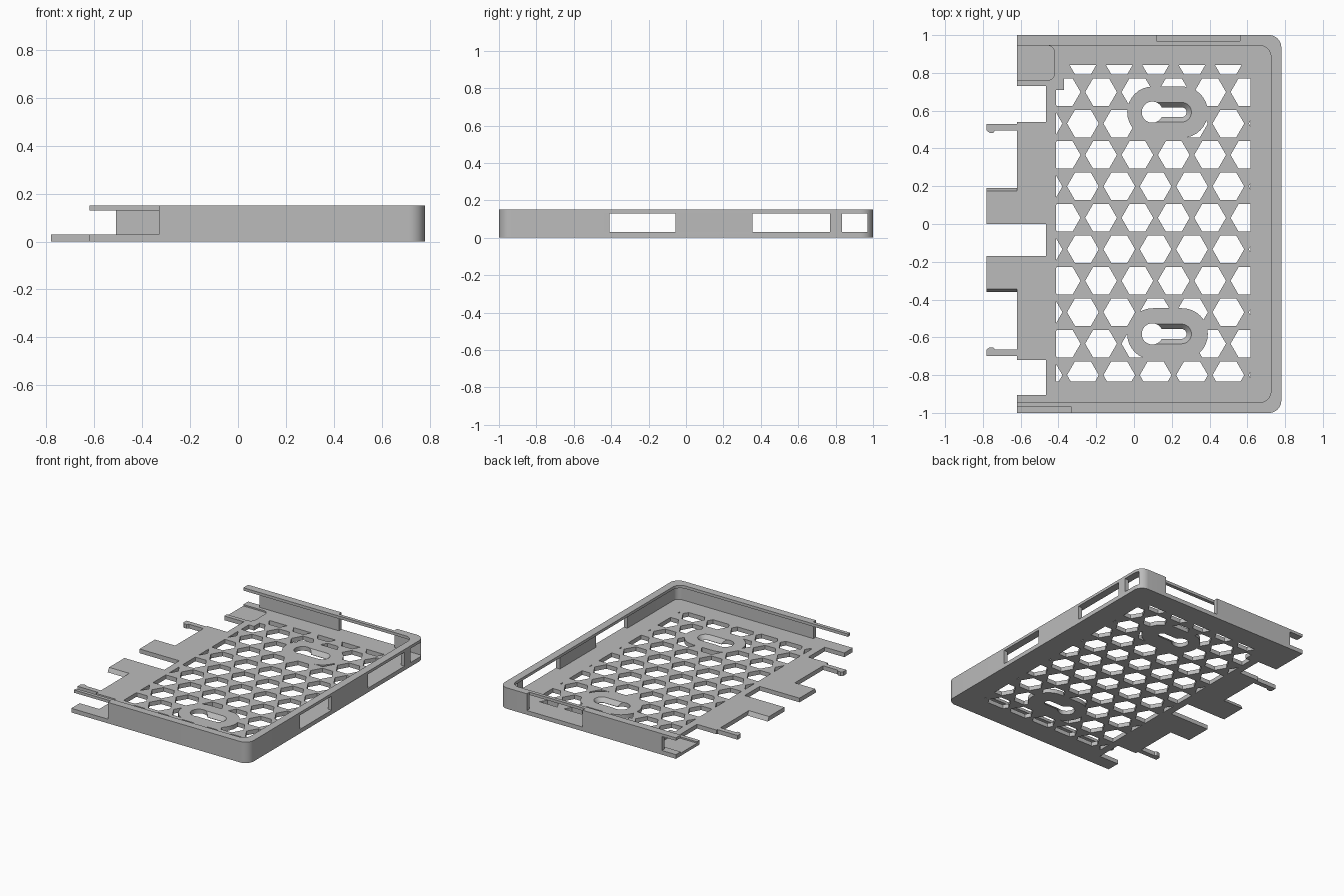
import bpy, bmesh
from math import pi, sin, cos, radians

cube = bpy.data.objects.get("Cube")
if cube:
    bpy.data.objects.remove(cube, do_unlink=True)

grey = bpy.data.materials.new("plain_grey")
grey.use_nodes = True
colour = (0.5, 0.5, 0.5, 1)
grey.diffuse_color = colour
grey.node_tree.nodes["Principled BSDF"].inputs["Base Color"].default_value = colour

FLOOR, LIP, TOP = 0.03, 0.13, 0.15


def arc(cx, cy, r, start, end, n=10):
    steps = [radians(start + (end - start) * i / n) for i in range(n + 1)]
    return [(cx + r * cos(a), cy + r * sin(a)) for a in steps]


def stadium(x0, x1, y, r):
    return arc(x1, y, r, -90, 90, 16) + arc(x0, y, r, 90, 270, 16)


def right_rounded(x0, x1, y, r):
    return [(x0, -y)] + arc(x1 - r, r - y, r, -90, 0) + arc(x1 - r, y - r, r, 0, 90) + [(x0, y)]


def rect(x0, x1, y0, y1):
    return [(x0, y0), (x1, y0), (x1, y1), (x0, y1)]


def prisms(name, loops, z0, z1, top_loops=None):
    """Closed prisms from counter-clockwise outlines, optionally tapered."""
    bm = bmesh.new()
    for low, high in zip(loops, top_loops or loops):
        a = [bm.verts.new((x, y, z0)) for x, y in low]
        b = [bm.verts.new((x, y, z1)) for x, y in high]
        bm.faces.new(a[::-1])
        bm.faces.new(b)
        for i in range(len(a)):
            j = (i + 1) % len(a)
            bm.faces.new((a[i], a[j], b[j], b[i]))
    bmesh.ops.recalc_face_normals(bm, faces=bm.faces)
    mesh = bpy.data.meshes.new(name)
    bm.to_mesh(mesh)
    bm.free()
    mesh.materials.append(grey)
    ob = bpy.data.objects.new(name, mesh)
    bpy.context.collection.objects.link(ob)
    return ob


def carve(ob, cutters, operation="DIFFERENCE"):
    """Apply booleans in turn and discard the cutters."""
    for c in cutters:
        m = ob.modifiers.new("carve", "BOOLEAN")
        m.operation, m.object, m.solver = operation, c, "EXACT"
    graph = bpy.context.evaluated_depsgraph_get()
    graph.update()
    mesh = bpy.data.meshes.new_from_object(ob.evaluated_get(graph))
    ob.modifiers.clear()
    ob.data = mesh
    for c in cutters:
        bpy.data.objects.remove(c, do_unlink=True)


# Tray block with rounded right corners and a notched left edge
LEFT, NOTCH = -0.62, -0.465
outline = right_rounded(LEFT, 0.78, 1.0, 0.065)
for hi, lo in ((0.73, 0.54), (0, -0.17), (-0.72, -0.905)):
    outline += [(LEFT, hi), (NOTCH, hi), (NOTCH, lo), (LEFT, lo)]
tray = prisms("tray", [outline], 0, TOP)

# Cavity under the rim lip, then the narrower rim opening
carve(tray, [
    prisms("cavity", [right_rounded(-1, 0.75, 0.97, 0.04)], FLOOR, LIP),
    prisms("rim_opening", [right_rounded(-1, 0.725, 0.945, 0.06)], LIP - 0.02, 0.2),
])

# Wall openings: right windows, back slots, front slot
carve(tray, [
    prisms("right_windows", [rect(0.7, 0.9, a, b) for a, b in
           ((-0.41, -0.055), (0.355, 0.77), (0.835, 0.97))], FLOOR, LIP),
    prisms("back_end_slot", [rect(-0.7, -0.51, 0.96, 1.1)], FLOOR, LIP),
    prisms("open_slots", [rect(0.12, 0.56, 0.97, 1.1),
           rect(-0.7, -0.33, -1.1, -0.97)], FLOOR, 0.2),
])

# Shallow corner recess
pocket = [(-0.7, 0.76)] + arc(-0.46, 0.8, 0.04, -90, 0) + arc(-0.46, 0.905, 0.04, 0, 90) + [(-0.7, 0.945)]
carve(tray, [prisms("corner_recess", [pocket], 0.02, 0.05)])

# Staggered hexagonal vents trimmed to a field and kept clear of the mounts
PITCH, ROW, R = 0.1925, 0.1665, 0.084
hexes = []
for r in range(11):
    y = 0.865 - r * ROW
    x0 = -0.463 if r % 2 == 0 else -0.367
    for c in range(7 if r % 2 == 0 else 6):
        hexes.append([(x0 + c * PITCH + R * cos(k * pi / 3), y + R * sin(k * pi / 3)) for k in range(6)])
vents = prisms("vents", hexes, -0.05, 0.06)
carve(vents, [prisms("vent_field", [rect(-0.412, 0.617, -0.835, 0.842)], -0.1, 0.1)], "INTERSECT")
MOUNTS = (0.592, -0.582)
carve(vents, [
    prisms("mount_pads", [stadium(0.1, 0.255, y, 0.136) for y in MOUNTS], -0.1, 0.1),
    prisms("corner_margin", [rect(-0.6, -0.37, 0.71, 1)], -0.1, 0.1),
])
carve(tray, [vents])

# Keyhole mounts: round entry and countersunk slot
carve(tray, [
    prisms("entries", [arc(0.097, y, 0.056, 0, 350, 35) for y in MOUNTS], -0.05, 0.06),
    prisms("slots", [stadium(0.1, 0.252, y, 0.026) for y in MOUNTS], -0.05, 0.06),
    prisms("countersinks", [stadium(0.1, 0.252, y, 0.026) for y in MOUNTS], 0.002, FLOOR + 0.001,
           [stadium(0.1, 0.252, y, 0.053) for y in MOUNTS]),
])

# Broad tabs with one sloped edge, and hooked clips, on the left edge
parts = [tray]
END = -0.78
parts.append(prisms("back_tab", [rect(END, LEFT, 0, 0.19)], 0, FLOOR, [rect(END, LEFT, 0, 0.175)]))
parts.append(prisms("front_tab", [rect(END, LEFT, -0.36, -0.17)], 0, FLOOR, [rect(END, LEFT, -0.345, -0.17)]))
for name, y, s in (("back_clip", 0.53, -1), ("front_clip", -0.70, 1)):
    shape = [(END, y), (LEFT, y), (LEFT, y + s * 0.035), (-0.735, y + s * 0.035),
             (-0.745, y + s * 0.047), (-0.765, y + s * 0.047), (END, y + s * 0.035)]
    parts.append(prisms(name, [shape if s > 0 else shape[::-1]], 0, FLOOR))

for ob in parts:
    bpy.ops.object.select_all(action="DESELECT")
    ob.select_set(True)
    bpy.context.view_layer.objects.active = ob
    bpy.ops.object.shade_smooth_by_angle(angle=radians(30))
